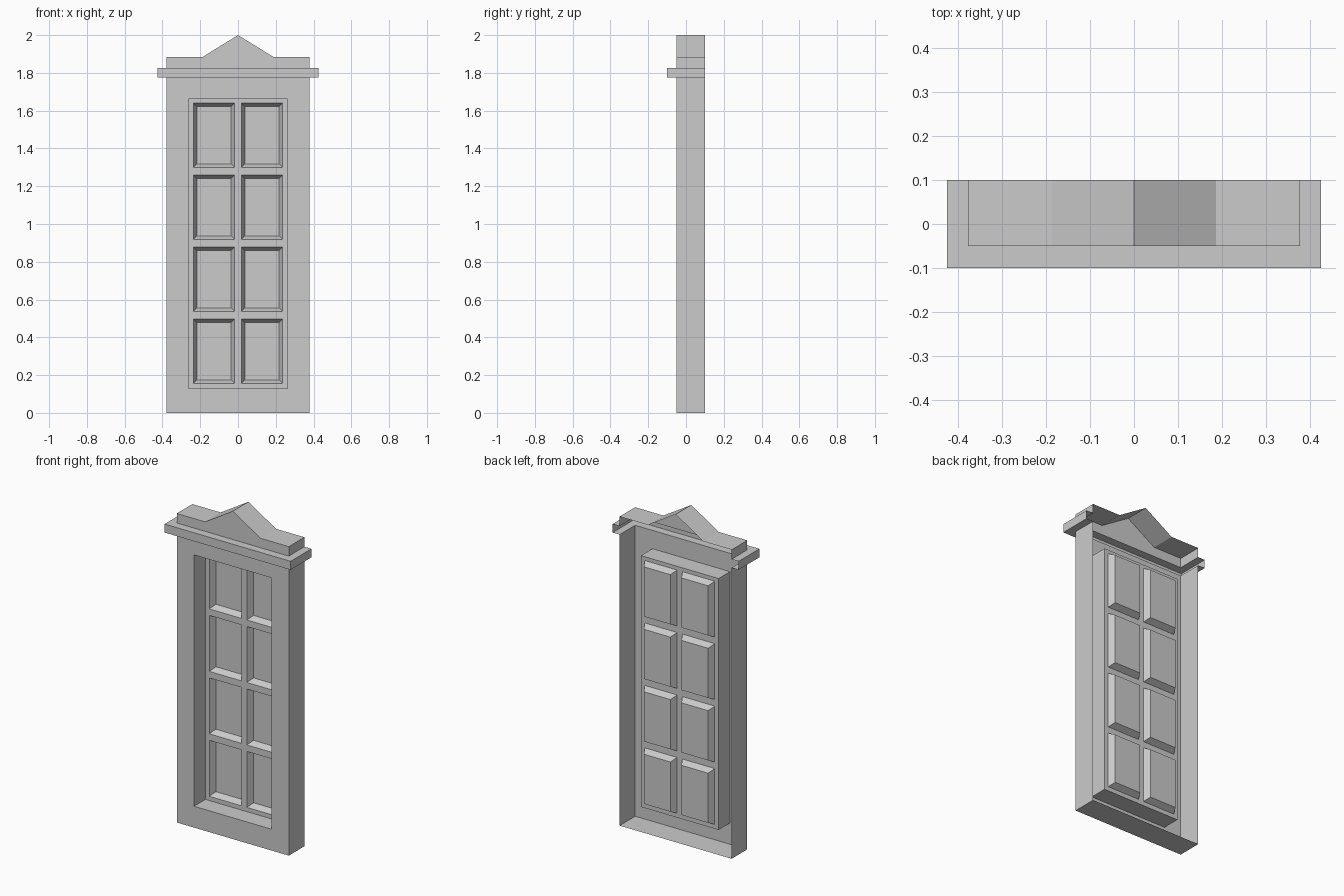
import bpy
import bmesh

cube = bpy.data.objects.get("Cube")
if cube:
    bpy.data.objects.remove(cube)

# One plain grey for the whole window
grey = bpy.data.materials.new("light_grey")
grey.use_nodes = True
colour = (0.6, 0.6, 0.6, 1)
grey.diffuse_color = colour
grey.node_tree.nodes["Principled BSDF"].inputs["Base Color"].default_value = colour

FRONT, BACK, NOSE = -0.05, 0.1, -0.1
SASH, PANE = 0.06, 0.097
HALF, LEDGE = 0.378, 0.425
BODY_TOP, CORNICE_TOP, ATTIC_TOP, PEAK = 1.775, 1.827, 1.885, 2.0
OPEN_X, OPEN_LOW, OPEN_HIGH = 0.262, 0.13, 1.663


def face(bm, points):
    bm.faces.new([bm.verts.new(p) for p in points])


def plate(bm, outline, y):
    """Flat sheet facing the front; outline is counter-clockwise in x, z."""
    face(bm, [(x, y, z) for x, z in outline])


def strip(bm, path, y0, y1):
    """Sheet swept along y from a path in x, z."""
    for (ax, az), (bx, bz) in zip(path, path[1:]):
        face(bm, [(ax, y1, az), (bx, y1, bz), (bx, y0, bz), (ax, y0, az)])


def rect(x0, x1, z0, z1):
    return [(x0, z0), (x1, z0), (x1, z1), (x0, z1)]


def mirrored(path):
    return [(-x, z) for x, z in reversed(path)]


def finish(name, bm):
    bmesh.ops.remove_doubles(bm, verts=bm.verts, dist=0.0001)
    mesh = bpy.data.meshes.new(name)
    bm.to_mesh(mesh)
    bm.free()
    mesh.materials.append(grey)
    obj = bpy.data.objects.new(name, mesh)
    bpy.context.collection.objects.link(obj)


# Surround: open-backed box with a front plate around the opening
bm = bmesh.new()
side = [(HALF, 0), (HALF, BODY_TOP)]
strip(bm, mirrored(side) + side, FRONT, BACK)
outer = rect(-HALF, HALF, 0, BODY_TOP)
inner = rect(-OPEN_X, OPEN_X, OPEN_LOW, OPEN_HIGH)
for i in range(4):
    j = (i + 1) % 4
    plate(bm, [outer[i], outer[j], inner[j], inner[i]], FRONT)
finish("surround", bm)

# Reveal lining the opening
bm = bmesh.new()
strip(bm, (inner + inner[:1])[::-1], FRONT, SASH)
finish("reveal", bm)

# Cornice: hollow ledge, open behind
bm = bmesh.new()
end = [(HALF, BODY_TOP), (LEDGE, BODY_TOP), (LEDGE, CORNICE_TOP), (HALF, CORNICE_TOP)]
for path in (end, mirrored(end)):
    strip(bm, path, NOSE, BACK)
strip(bm, [(-HALF, BODY_TOP), (HALF, BODY_TOP)], NOSE, FRONT)
strip(bm, [(HALF, CORNICE_TOP), (-HALF, CORNICE_TOP)], NOSE, FRONT)
plate(bm, rect(-LEDGE, LEDGE, BODY_TOP, CORNICE_TOP), NOSE)
finish("cornice", bm)

# Pediment: low block with a gable in the middle
bm = bmesh.new()
half = [(HALF, CORNICE_TOP), (HALF, ATTIC_TOP), (0.187, ATTIC_TOP)]
crown = half + [(0, PEAK)] + mirrored(half)
strip(bm, crown, FRONT, BACK)
plate(bm, crown, FRONT)
finish("pediment", bm)

# Sash bars and sunken panes: odd cells of the grid are panes
xs = [-OPEN_X, -0.236, -0.018, 0.018, 0.236, OPEN_X]
zs = [OPEN_LOW]
for row in range(4):
    low = 0.156 + row * 0.381
    zs += [low, low + 0.341]
zs.append(OPEN_HIGH)
bars, panes = bmesh.new(), bmesh.new()
for i in range(len(xs) - 1):
    for k in range(len(zs) - 1):
        x0, x1, z0, z1 = xs[i], xs[i + 1], zs[k], zs[k + 1]
        edge = rect(x0, x1, z0, z1)
        if i % 2 == 0 or k % 2 == 0:
            plate(bars, edge, SASH)
            continue
        d = 0.019
        glass = rect(x0 + d, x1 - d, z0 + d, z1 - d)
        plate(panes, glass, PANE)
        for a in range(4):
            b = (a + 1) % 4
            face(panes, [(edge[a][0], SASH, edge[a][1]), (edge[b][0], SASH, edge[b][1]),
                         (glass[b][0], PANE, glass[b][1]), (glass[a][0], PANE, glass[a][1])])
finish("sash_bars", bars)
finish("panes", panes)
